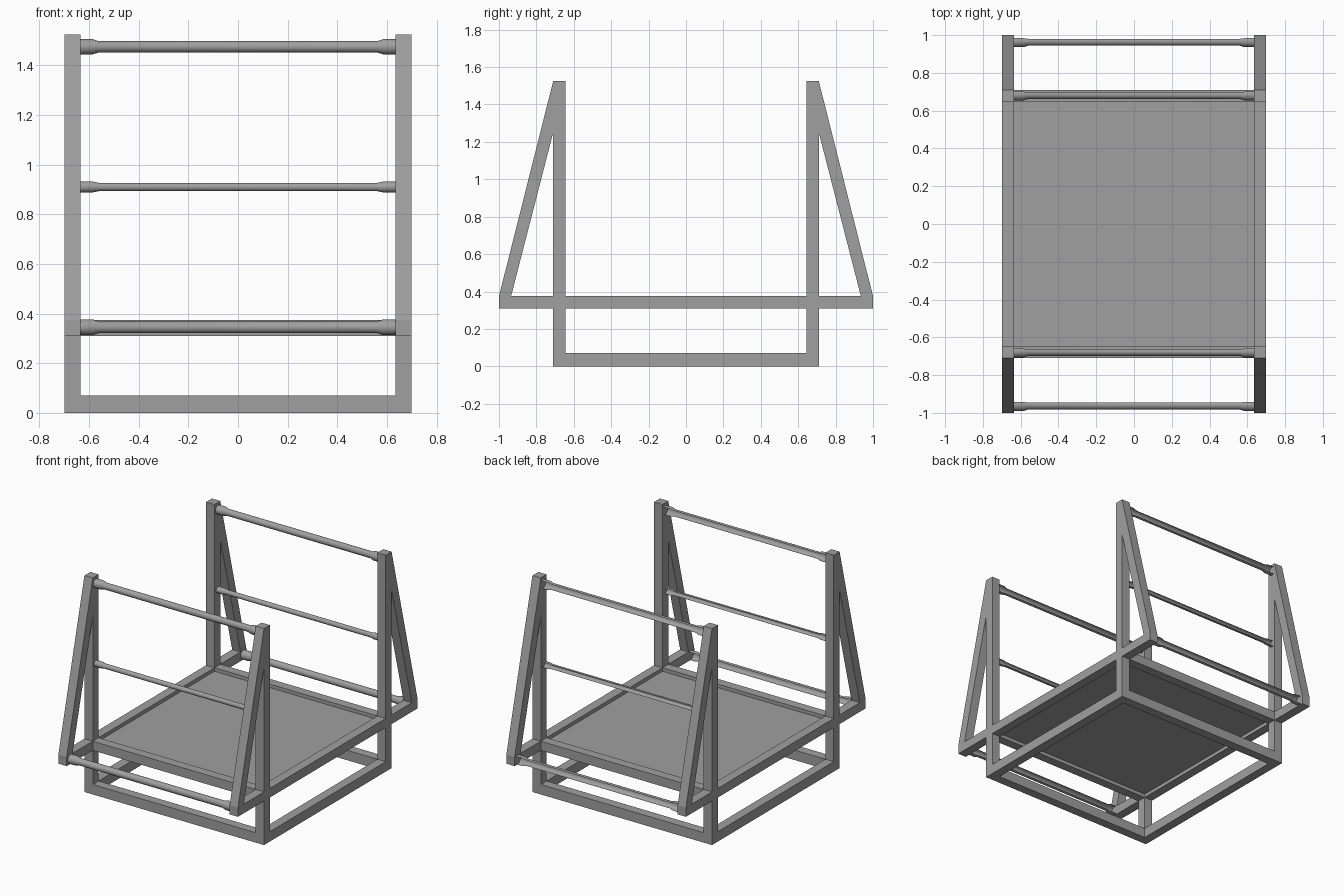
import bpy, bmesh, math

cube = bpy.data.objects.get("Cube")
if cube:
    bpy.data.objects.remove(cube, do_unlink=True)

grey = bpy.data.materials.new("plain_grey")
grey.use_nodes = True
colour = (0.35, 0.35, 0.35, 1)
grey.diffuse_color = colour
grey.node_tree.nodes["Principled BSDF"].inputs["Base Color"].default_value = colour

X0, X1 = 0.635, 0.70      # inner and outer faces of the side frames
Y0, Y1 = 0.645, 0.71      # inner and outer faces of the posts
LOW, HIGH = 0.31, 0.375   # deck rail heights
TOP = 1.525


def finish(name, bm):
    mesh = bpy.data.meshes.new(name)
    bm.to_mesh(mesh)
    bm.free()
    mesh.materials.append(grey)
    obj = bpy.data.objects.new(name, mesh)
    bpy.context.collection.objects.link(obj)
    return obj


def prism(name, outline, xa, xb):
    """Extrude a (y, z) outline from xa to xb."""
    bm = bmesh.new()
    face = bm.faces.new([bm.verts.new((xa, y, z)) for y, z in outline])
    new = bmesh.ops.extrude_face_region(bm, geom=[face])["geom"]
    verts = [v for v in new if isinstance(v, bmesh.types.BMVert)]
    bmesh.ops.translate(bm, vec=(xb - xa, 0, 0), verts=verts)
    bmesh.ops.recalc_face_normals(bm, faces=bm.faces)
    return finish(name, bm)


def box(name, x, y, z):
    return prism(name, [(y[0], z[0]), (y[1], z[0]), (y[1], z[1]), (y[0], z[1])], *x)


def rod(name, y, z, r, end_r):
    """Turned rod along x with thicker ends, open along its back."""
    profile = [(-X0, end_r), (-0.585, end_r), (-0.56, r),
               (0.56, r), (0.585, end_r), (X0, end_r)]
    steps = 12
    bm = bmesh.new()
    rings = []
    for x, rad in profile:
        ring = []
        for i in range(steps + 1):
            a = math.radians(60 + 240 * i / steps)
            ring.append(bm.verts.new((x, y + rad * math.cos(a), z + rad * math.sin(a))))
        rings.append(ring)
    for a, b in zip(rings, rings[1:]):
        for i in range(steps):
            bm.faces.new((a[i], a[i + 1], b[i + 1], b[i]))
    obj = finish(name, bm)
    bpy.ops.object.select_all(action='DESELECT')
    obj.select_set(True)
    bpy.context.view_layer.objects.active = obj
    bpy.ops.object.shade_smooth_by_angle(angle=math.radians(40))


# Side frames: posts, rails and sloping braces
for sx, side in ((1, "left"), (-1, "right")):
    xs = sorted((sx * X0, sx * X1))
    box(f"{side}_base_rail", xs, (-Y0, Y0), (0, 0.07))
    box(f"{side}_deck_rail", xs, (-1, 1), (LOW, HIGH))
    for sy, end in ((-1, "front"), (1, "back")):
        box(f"{end}_{side}_post", xs, sorted((sy * Y0, sy * Y1)), (0, TOP))
        prism(f"{end}_{side}_brace",
              [(sy * 1.0, HIGH), (sy * Y1, TOP), (sy * Y1, 1.25), (sy * 0.935, HIGH)], *xs)

# Cross rails and rods at each end
for sy, end in ((-1, "front"), (1, "back")):
    ys = sorted((sy * Y0, sy * Y1))
    box(f"{end}_base_rail", (-X0, X0), ys, (0, 0.07))
    box(f"{end}_deck_rail", (-X0, X0), ys, (LOW, HIGH))
    mid = sy * 0.68 + 0.005
    rod(f"{end}_top_rod", mid, 1.475, 0.023, 0.031)
    rod(f"{end}_middle_rod", mid, 0.91, 0.017, 0.022)
    rod(f"{end}_outer_rod", sy * 0.963 + 0.005, 0.345, 0.024, 0.032)

# Deck panel set between the rails
box("deck_panel", (-X0, X0), (-Y0, Y0), (0.335, 0.35))
